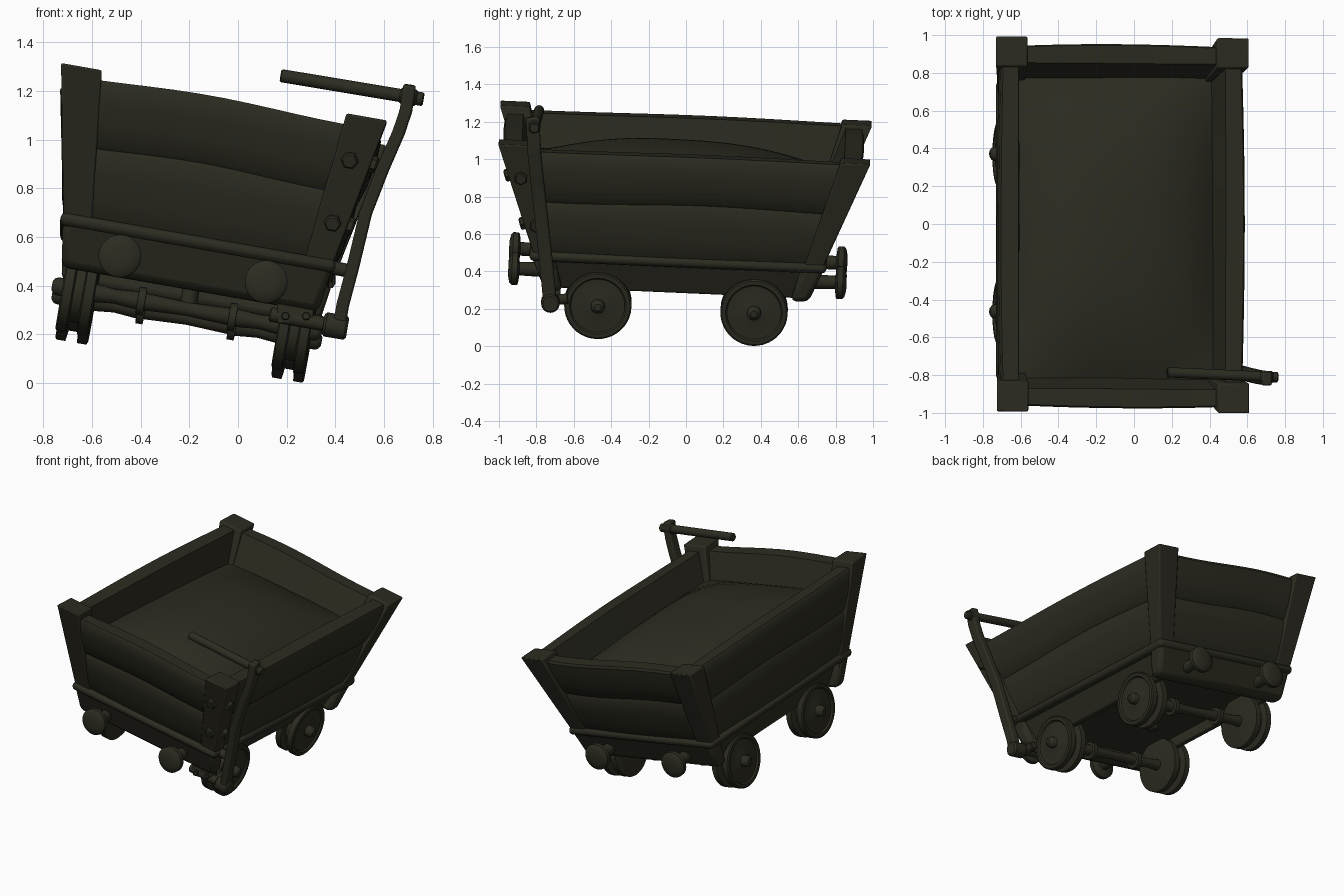
import bpy, bmesh, math
from mathutils import Matrix, Vector

if "Cube" in bpy.data.objects:
    bpy.data.objects.remove(bpy.data.objects["Cube"])

mat = bpy.data.materials.new("dark olive")
mat.diffuse_color = (0.026, 0.025, 0.0155, 1)
mat.use_nodes = True
mat.node_tree.nodes["Principled BSDF"].inputs["Base Color"].default_value = mat.diffuse_color

# The cart leans sideways and pitches slightly; parts are built upright around the axle centre
TILT = (Matrix.Translation((-0.21, -0.05, 0.286))
        @ Matrix.Rotation(math.radians(-2.5), 4, 'X')
        @ Matrix.Rotation(math.radians(10), 4, 'Y'))
WORLD = Matrix.Identity(4)


def loft(name, rings, bevel=0, frame=TILT, angle=35):
    """Skin a list of closed rings and cap both ends."""
    bm = bmesh.new()
    vs = [[bm.verts.new(frame @ Vector(p)) for p in r] for r in rings]
    n = len(rings[0])
    for a, b in zip(vs, vs[1:]):
        for i in range(n):
            bm.faces.new((a[i], a[(i + 1) % n], b[(i + 1) % n], b[i]))
    bm.faces.new(vs[0])
    bm.faces.new(vs[-1])
    bmesh.ops.recalc_face_normals(bm, faces=bm.faces)
    return finish(name, bm, bevel, angle)


def finish(name, bm, bevel=0, angle=35):
    me = bpy.data.meshes.new(name)
    bm.to_mesh(me)
    bm.free()
    me.materials.append(mat)
    me.shade_smooth()
    me.set_sharp_from_angle(angle=math.radians(angle))
    ob = bpy.data.objects.new(name, me)
    bpy.context.collection.objects.link(ob)
    if bevel:
        m = ob.modifiers.new("bevel", 'BEVEL')
        m.width, m.segments, m.limit_method = bevel, 2, 'ANGLE'
        m.angle_limit = math.radians(40)
    return ob


def lathe(name, start, direction, profile, n=32, frame=TILT):
    """Revolve (distance, radius) pairs around an axis."""
    q = Vector((0, 0, 1)).rotation_difference(Vector(direction))
    rings = [[Vector(start) + q @ Vector((r * math.cos(2 * math.pi * i / n),
                                          r * math.sin(2 * math.pi * i / n), d))
              for i in range(n)] for d, r in profile]
    return loft(name, rings, frame=frame)


def rod(name, a, b, r, n=16, frame=WORLD):
    d = Vector(b) - Vector(a)
    c = r * 0.2
    return lathe(name, a, d, [(0, r - c), (c, r), (d.length - c, r), (d.length, r - c)], n, frame)


def rect(x0, x1, y0, y1, z):
    return [(x0, y0, z), (x1, y0, z), (x1, y1, z), (x0, y1, z)]


# Outer faces of the flared body at height w
def U(w): return 0.525 + 0.191 * (w - 0.08)
def V(w): return 0.705 + 0.352 * (w - 0.08)


# Corner posts, the rear pair slightly lower and further out
for sx in (-1, 1):
    for sy in (-1, 1):
        top, v = (0.882, 0.988) if sy < 0 else (0.86, 1.005)
        loft("corner_post", [rect(sx * 0.43, sx * U(0.15), sy * 0.64, sy * V(0.15), 0.15),
                             rect(sx * 0.51, sx * 0.68, sy * (v - 0.16), sy * v, top)], 0.008)


# Wall planks, slightly bowed and wavy
def plank(name, along_x, sign, w0, w1, wave0, wave1, phase):
    section = [(0.035, 0), (0.022, 0.06), (0.01, 0.35), (0.01, 0.65), (0.022, 0.94),
               (0.035, 1), (0.115, 1), (0.115, 0)]
    rings = []
    for k in range(13):
        s = k / 6 - 1
        ring = []
        for d, t in section:
            w = w0 + (w1 - w0) * t
            wob = math.sin(3.2 * s + phase) * (wave0 * (1 - t) + wave1 * t)
            if d < 0.1:
                d -= 0.015 * (1 - s * s)
            if along_x:
                d -= 0.008 if sign > 0 else 0
                p = (s * (U(w) - 0.06), sign * (V(w) - d), w + wob)
            else:
                p = (sign * (U(w) - d), s * (V(w) - 0.06), w + wob)
            ring.append(p)
        rings.append(ring)
    loft(name, rings)


for along_x in (True, False):
    for sign in (-1, 1):
        ph = 2.4 + sign * 0.5 if along_x else 1.0
        top = 0.838 if along_x and sign > 0 else 0.848
        plank("lower_plank", along_x, sign, 0.25, 0.575, 0, 0.010, ph)
        plank("upper_plank", along_x, sign, 0.570, top, 0.010, 0.010 if along_x else 0.004, ph)

# Heaped load, a little higher towards the front
bm = bmesh.new()
bmesh.ops.create_grid(bm, x_segments=24, y_segments=32, size=1)
for v in bm.verts:
    a, b = v.co.x, v.co.y
    w = 0.645 - 0.012 * b + 0.165 * (1 - abs(a) ** 2.6) * (1 - abs(b) ** 2.6)
    v.co = TILT @ Vector((a * 0.54, b * 0.83, w))
finish("heaped_load", bm, angle=80)

# Recessed floor, hanging side boards, end beams and surrounding rail
loft("floor", [rect(-0.48, 0.48, -0.70, 0.70, 0.16), rect(-0.52, 0.52, -0.72, 0.72, 0.26)])
for sx in (-1, 1):
    loft("side_board", [rect(sx * 0.42, sx * 0.465, -0.64, 0.64, 0.08),
                        rect(sx * 0.47, sx * 0.535, -0.72, 0.72, 0.26)], 0.01)
for sy in (-1, 1):
    loft("end_beam", [rect(-0.535, 0.535, sy * 0.61, sy * 0.705, 0.07),
                      rect(-0.562, 0.562, sy * 0.66, sy * 0.785, 0.26)], 0.03)
loft("lower_rail", [rect(-0.572, 0.572, -0.792, 0.792, 0.235),
                    rect(-0.575, 0.575, -0.797, 0.797, 0.288)], 0.022)
rod("under_strut", (0, 0.0, 0.18), (0, 0.0, 0.02), 0.035, frame=TILT)

# Double-disc wheels and knobbly axles
WHEEL = [(0.382, 0.165), (0.387, 0.18), (0.426, 0.18), (0.432, 0.135), (0.469, 0.135),
         (0.475, 0.18), (0.512, 0.18), (0.518, 0.172), (0.518, 0.152), (0.507, 0.144),
         (0.509, 0.05), (0.511, 0.045)]
AXLE = [(-0.562, 0.018), (-0.552, 0.032), (-0.54, 0.037), (-0.40, 0.040), (-0.30, 0.030),
        (-0.206, 0.038), (-0.205, 0.058), (-0.175, 0.058), (-0.174, 0.036), (0, 0.028),
        (0.174, 0.036), (0.175, 0.058), (0.205, 0.058), (0.206, 0.038), (0.30, 0.030),
        (0.40, 0.040), (0.54, 0.037), (0.552, 0.032), (0.562, 0.018)]
for y in (-0.418, 0.418):
    lathe("axle", (0, y, 0), (1, 0, 0), AXLE, 16)
    for sx in (-1, 1):
        lathe("wheel", (0, y, 0), (sx, 0, 0), WHEEL, 40)

# Buffers on both ends
for sx in (-1, 1):
    for sy in (-1, 1):
        lathe("buffer", (sx * 0.305, sy * 0.68, 0.147), (0, sy, 0),
              [(0, 0.04), (0.165, 0.036), (0.17, 0.08), (0.177, 0.088), (0.205, 0.088),
               (0.217, 0.075), (0.225, 0.04)], 28)

# Hexagonal bolts on the lever-side front post
for w, u in ((0.702, 0.556), (0.440, 0.531)):
    rod("front_bolt", (u, -V(w) + 0.01, w), (u, -V(w) - 0.022, w - 0.011), 0.036, 6, TILT)
    rod("side_bolt", (U(w) - 0.01, -V(w) + 0.065, w), (U(w) + 0.026, -V(w) + 0.065, w - 0.006),
        0.036, 6, TILT)

# Brake lever: bent shaft, grip, pivot and bracket
path = [(0.41, -0.725, 0.20), (0.43, -0.735, 0.32), (0.47, -0.75, 0.47), (0.525, -0.775, 0.70),
        (0.595, -0.795, 0.88), (0.66, -0.81, 1.03), (0.69, -0.815, 1.12), (0.705, -0.82, 1.225)]
rings = []
for i, p in enumerate(path):
    d = (Vector(path[min(i + 1, 7)]) - Vector(path[max(i - 1, 0)])).normalized()
    side = Vector((0, 1, 0)).cross(d).normalized()
    fwd = d.cross(side)
    h, t = 0.026, 0.036
    rings.append([Vector(p) + side * a + fwd * b for a, b in ((-h, -t), (h, -t), (h, t), (-h, t))])
loft("lever_shaft", rings, 0.01, WORLD)
rod("lever_grip", (0.175, -0.785, 1.263), (0.735, -0.81, 1.17), 0.027)
rod("grip_nut", (0.72, -0.81, 1.172), (0.762, -0.811, 1.165), 0.028, 12)
rod("grip_collar", (0.665, -0.81, 1.182), (0.735, -0.812, 1.17), 0.034)
rod("lever_pivot", (0.35, -0.725, 0.243), (0.45, -0.725, 0.226), 0.05)
rod("pivot_rod", (0.13, -0.71, 0.283), (0.37, -0.72, 0.24), 0.03)
rod("lever_guide", (0.36, -0.75, 0.48), (0.485, -0.755, 0.455), 0.028)
rod("pivot_brace", (0.33, -0.72, 0.245), (0.33, -0.63, 0.255), 0.028)
loft("pivot_bracket", [rect(0.16, 0.31, -0.74, -0.67, 0.245), rect(0.16, 0.31, -0.74, -0.67, 0.36)], 0.008, WORLD)
for x in (0.195, 0.28):
    rod("bracket_bolt", (x, -0.735, 0.275), (x, -0.757, 0.275), 0.018, 6)
